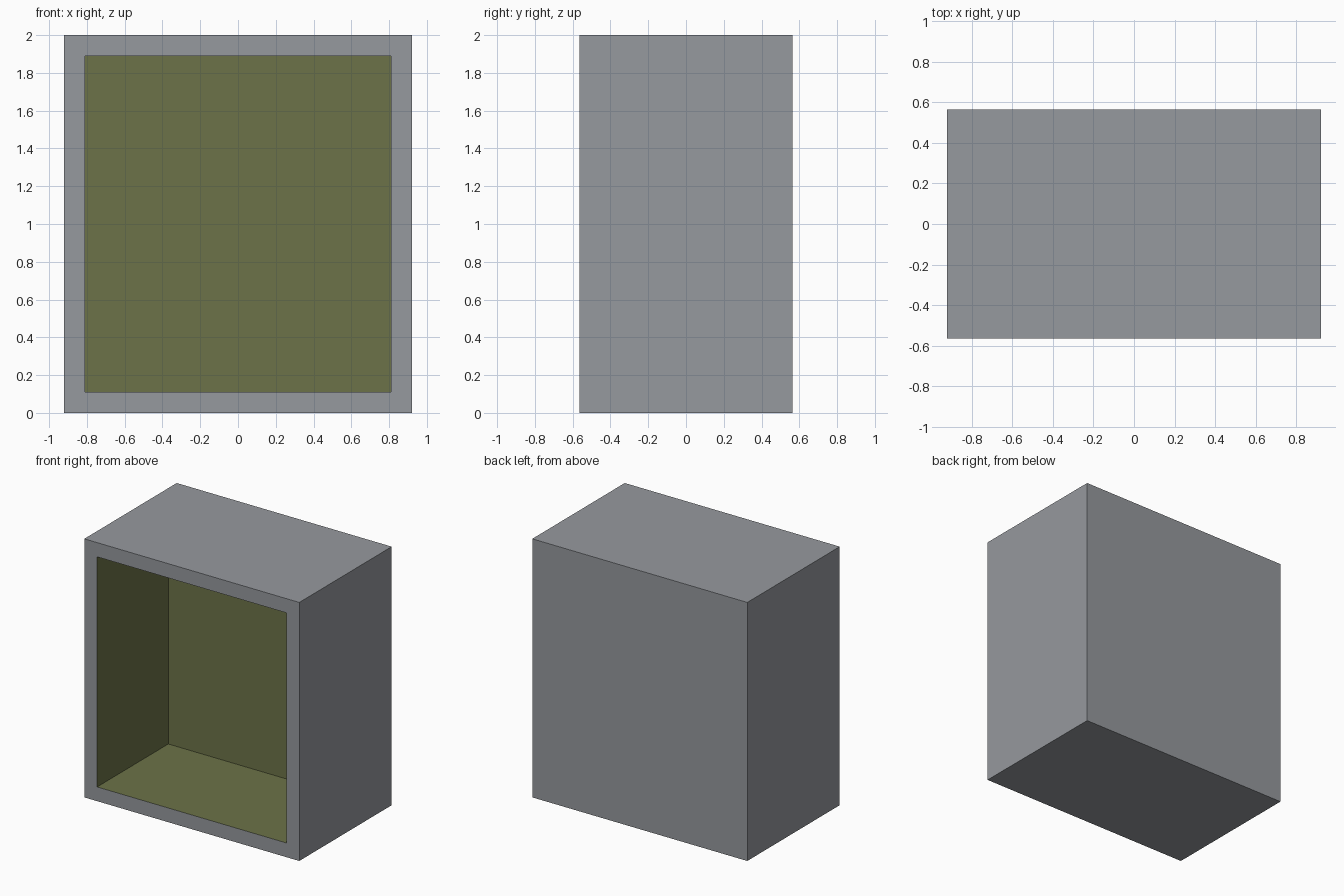
import bpy, bmesh
from mathutils import Vector

if "Cube" in bpy.data.objects:
    bpy.data.objects.remove(bpy.data.objects["Cube"])

W, D, H = 1.84, 1.13, 2.0      # outer size
WALL, DEPTH = 0.11, 0.87       # frame width, recess depth


def material(name, rgb):
    m = bpy.data.materials.new(name)
    m.diffuse_color = (*rgb, 1)
    m.use_nodes = True
    m.node_tree.nodes["Principled BSDF"].inputs["Base Color"].default_value = m.diffuse_color
    return m


# Outer case
bm = bmesh.new()
bmesh.ops.create_cube(bm, size=1)
for v in bm.verts:
    v.co = Vector((v.co.x * W, v.co.y * D, (v.co.z + 0.5) * H))
bm.normal_update()

# Front frame: inset the front face, then push it in to form the recess
front = next(f for f in bm.faces if f.normal.y < -0.9)
bmesh.ops.inset_region(bm, faces=[front], thickness=WALL, use_even_offset=True)
new = bmesh.ops.extrude_discrete_faces(bm, faces=[front])["faces"][0]
bmesh.ops.translate(bm, verts=new.verts, vec=(0, DEPTH, 0))
bm.normal_update()

# Recess lining gets the olive colour
for f in bm.faces:
    c = f.calc_center_median()
    inside = (abs(c.x) < W / 2 - WALL + 0.01
              and WALL - 0.01 < c.z < H - WALL + 0.01
              and -D / 2 + 0.01 < c.y < D / 2 - 0.01)
    f.material_index = 1 if inside else 0

mesh = bpy.data.meshes.new("open_box")
bm.to_mesh(mesh)
bm.free()
mesh.materials.append(material("grey", (0.305, 0.319, 0.342)))
mesh.materials.append(material("olive", (0.150, 0.171, 0.065)))
bpy.context.collection.objects.link(bpy.data.objects.new("open_box", mesh))
